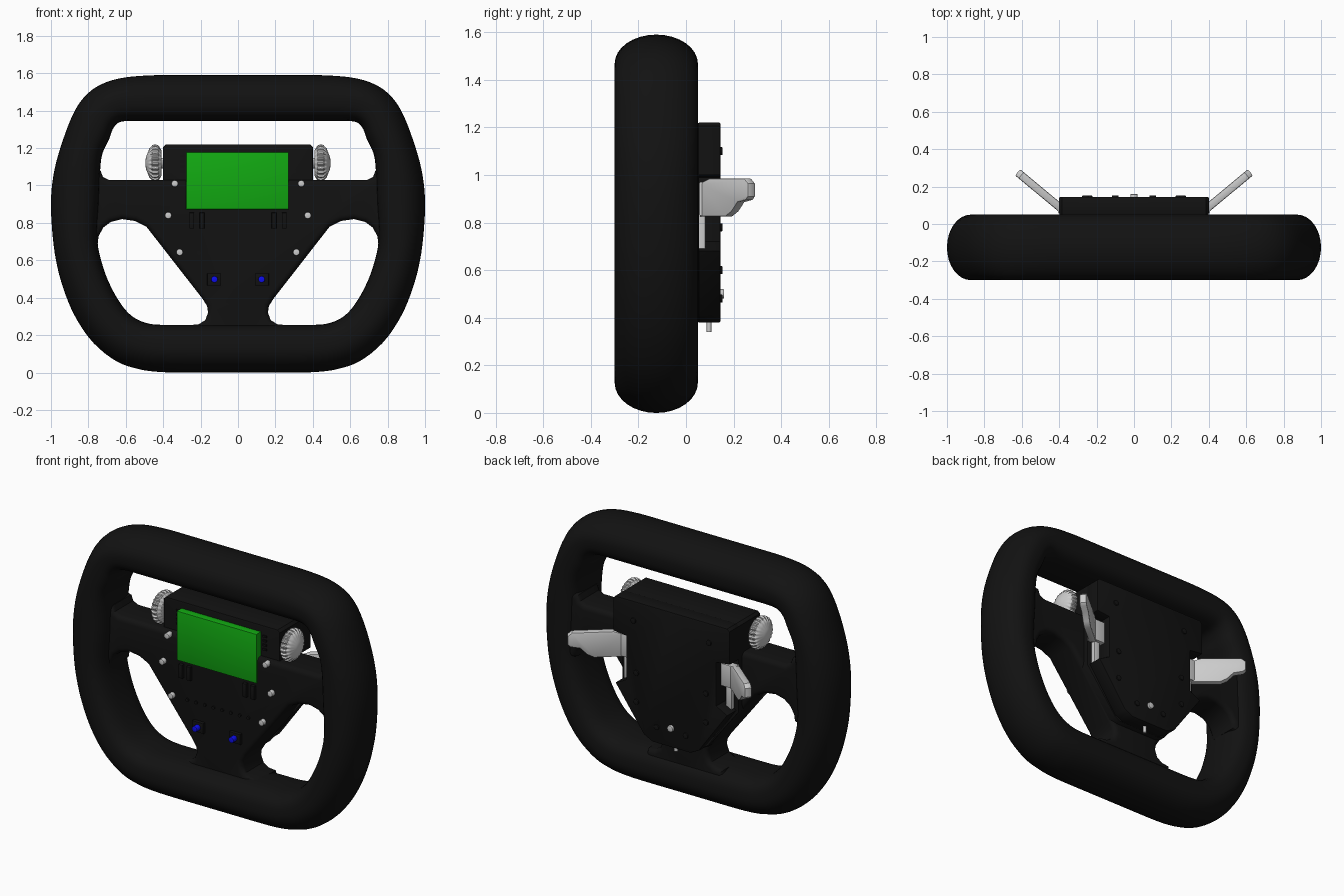
import bpy, bmesh
from math import sin, cos, pi, copysign
from mathutils import Vector

if "Cube" in bpy.data.objects:
    bpy.data.objects.remove(bpy.data.objects["Cube"])


def material(name, rgb):
    m = bpy.data.materials.new(name)
    m.diffuse_color = (*rgb, 1)
    m.use_nodes = True
    m.node_tree.nodes["Principled BSDF"].inputs["Base Color"].default_value = m.diffuse_color
    return m


BLACK = material("black", (0.006, 0.006, 0.006))
GREEN = material("green", (0.006, 0.4, 0.006))
BLUE = material("blue", (0.004, 0.004, 0.85))


def finish(bm, name, mat=None, mirror=False, angle=35):
    bmesh.ops.recalc_face_normals(bm, faces=bm.faces)
    me = bpy.data.meshes.new(name)
    bm.to_mesh(me)
    bm.free()
    ob = bpy.data.objects.new(name, me)
    bpy.context.collection.objects.link(ob)
    if mat:
        me.materials.append(mat)
    bpy.ops.object.select_all(action='DESELECT')
    ob.select_set(True)
    bpy.context.view_layer.objects.active = ob
    bpy.ops.object.shade_smooth_by_angle(angle=angle * pi / 180)
    if mirror:
        ob.modifiers.new("mirror", 'MIRROR')
    return ob


def loft(name, rings, closed=False, **kw):
    """Skin a list of closed rings of points."""
    bm = bmesh.new()
    vs = [[bm.verts.new(p) for p in r] for r in rings]
    n = len(vs[0])
    for i in range(len(vs) if closed else len(vs) - 1):
        a, b = vs[i], vs[(i + 1) % len(vs)]
        for j in range(n):
            k = (j + 1) % n
            bm.faces.new((a[j], a[k], b[k], b[j]))
    if not closed:
        bm.faces.new(vs[0])
        bm.faces.new(vs[-1])
    return finish(bm, name, **kw)


def prism(name, pts, push, bevel=0, segs=2, **kw):
    """Extrude a flat outline of 3D points along a vector, bevelling the cap edges."""
    bm = bmesh.new()
    push = Vector(push)
    a = [bm.verts.new(p) for p in pts]
    b = [bm.verts.new(Vector(p) + push) for p in pts]
    caps = [bm.faces.new(a), bm.faces.new(b)]
    for i in range(len(a)):
        j = (i + 1) % len(a)
        bm.faces.new((a[i], a[j], b[j], b[i]))
    bmesh.ops.recalc_face_normals(bm, faces=bm.faces)
    if bevel:
        edges = list({e for f in caps for e in f.edges})
        bmesh.ops.bevel(bm, geom=edges, offset=bevel, segments=segs, profile=0.5,
                        affect='EDGES', clamp_overlap=True)
    return finish(bm, name, **kw)


def symmetric(half):
    """Complete a right-half (x, z) outline, listed from top to bottom."""
    return half + [(-x, z) for x, z in reversed(half) if x > 0]


def plate(name, half, y0, y1, **kw):
    return prism(name, [(x, y0, z) for x, z in symmetric(half)], (0, y1 - y0, 0), **kw)


def box(name, x0, x1, y0, y1, z0, z1, **kw):
    return prism(name, [(x0, y0, z0), (x1, y0, z0), (x1, y0, z1), (x0, y0, z1)],
                 (0, y1 - y0, 0), **kw)


def pin(name, x, z, r, y0, y1, n=20, **kw):
    return prism(name, [(x + r * cos(2 * pi * i / n), y0, z + r * sin(2 * pi * i / n))
                        for i in range(n)], (0, y1 - y0, 0), **kw)


# Rim: paired outer and inner outlines, smoothed, swept with a rounded section
outer = [(0, 1.59), (.17, 1.59), (.33, 1.59), (.46, 1.589), (.60, 1.578), (.71, 1.55),
         (.80, 1.495), (.87, 1.405), (.93, 1.26), (.98, 1.09), (1.0, .92), (.99, .72),
         (.965, .56), (.92, .41), (.86, .28), (.77, .155), (.65, .06), (.53, .018),
         (.42, .003), (.29, 0), (.15, 0), (0, 0)]
inner = [(0, 1.345), (.18, 1.345), (.35, 1.345), (.49, 1.345), (.59, 1.345), (.64, 1.335),
         (.67, 1.30), (.69, 1.245), (.725, 1.17), (.737, 1.08), (.742, .92), (.752, .71),
         (.72, .56), (.67, .44), (.61, .345), (.55, .29), (.48, .262), (.41, .255),
         (.33, .255), (.23, .255), (.12, .255), (0, .255)]


def smooth_loop(half, steps=4):
    p = [Vector(q) for q in half + [(-x, z) for x, z in reversed(half[1:-1])]]
    out = []
    for i in range(len(p)):
        a, b, c, d = (p[(i + k) % len(p)] for k in (-1, 0, 1, 2))
        for s in range(steps):
            t = s / steps
            out.append(0.5 * (2 * b + (c - a) * t + (2 * a - 5 * b + 4 * c - d) * t * t
                              + (3 * b - a - 3 * c + d) * t ** 3))
    return out


section = []
for i in range(32):
    c, s = cos(2 * pi * i / 32), sin(2 * pi * i / 32)
    e = 1.0 if c > 0 else 0.68          # squarer towards the inside
    section.append((.5 + .5 * copysign(abs(c) ** e, c), copysign(abs(s) ** e, s)))
rings = []
for o, q in zip(smooth_loop(outer), smooth_loop(inner)):
    rings.append([(q.x + (o.x - q.x) * u, -.125 + .175 * v, q.y + (o.y - q.y) * u)
                  for u, v in section])
loft("rim", rings, closed=True, mat=BLACK)

# Spoke plate joining rim and hub
plate("spoke_plate", [(0, 1.03), (.69, 1.03), (.722, 1.045), (.735, 1.08), (.82, 1.10),
                      (.84, .66), (.75, .69), (.745, .73), (.72, .775), (.68, .805),
                      (.62, .82), (.55, .81), (.49, .78), (.19, .395), (.165, .355),
                      (.16, .32), (.175, .28), (.21, .258), (.26, .253), (.28, .16),
                      (0, .16)], -.195, .02, bevel=.03, segs=4, mat=BLACK)

# Electronics housing: front body and notched rear cover
plate("housing", [(0, 1.22), (.385, 1.22), (.4, 1.205), (.4, .67), (.19, .40),
                  (.15, .38), (0, .38)], -.16, .055, bevel=.006, mat=BLACK)
plate("rear_cover", [(0, 1.22), (.385, 1.22), (.4, 1.205), (.4, 1.0), (.31, .99),
                     (.31, .72), (.385, .68), (.19, .41), (.13, .38), (0, .38)],
      .05, .145, bevel=.006, mat=BLACK)

# Screen
box("screen", -.277, .27, -.205, -.15, .872, 1.178, bevel=.003, mat=GREEN)

# Vents beside the screen and switch blocks below it
for i in range(4):
    z = 1.07 + i * .027
    box("vent_rib", .285, .31, -.168, -.15, z, z + .012, mat=BLACK, mirror=True)
for x in (.18, .235):
    box("switch_block", x, x + .025, -.215, -.18, .77, .855, bevel=.003, mat=BLACK, mirror=True)

# Front bolts and blue buttons with their bases
for x, z in ((.338, 1.01), (.373, .84), (.312, .643)):
    pin("front_bolt", x, z, .018, -.222, -.18, bevel=.004, mirror=True)
box("button_base", .09, .165, -.215, -.18, .465, .53, bevel=.005, mat=BLACK, mirror=True)
pin("blue_button", .126, .498, .018, -.25, -.2, bevel=.004, mat=BLUE, mirror=True)
for x in (.03, .09, .15, .21):
    pin("indicator", x, .64, .01, -.203, -.18, n=12, mat=BLACK, mirror=True)

# Rear screws and small rear plug
for x, z in ((.26, 1.1), (.24, .78), (.24, .6), (.1, .48)):
    pin("rear_screw", x, z, .017, .13, .153, bevel=.003, mat=BLACK, mirror=True)
pin("rear_plug", 0, .50, .02, .13, .16, bevel=.004)
prism("cable_connector", [(.012 * cos(pi * i / 8), .097 + .01 * sin(pi * i / 8), .34)
                          for i in range(16)], (0, 0, .06))

# Ribbed thumb knobs on short shafts
rings = []
for x, r, rib in ((.38, .028, 0), (.408, .028, 0), (.41, .07, 0), (.425, .094, .08),
                  (.44, .1, .09), (.457, .097, .09), (.474, .078, .08), (.48, .062, 0),
                  (.491, .035, 0), (.495, .015, 0)):
    ring = []
    for i in range(88):
        a = 2 * pi * i / 88
        k = r * (1 - rib * (i % 4 > 1))
        ring.append((x, -.1 + k * cos(a), 1.12 + k * sin(a)))
    rings.append(ring)
loft("thumb_knob", rings, mirror=True)

# Shift paddles angled outwards behind the spokes
outline = [(-.02, .825), (.15, .825), (.19, .845), (.23, .885), (.285, .895), (.30, .91),
           (.30, .965), (.275, .985), (.04, .985), (-.02, .965)]
prism("shift_paddle", [(.405 + .77 * t, .068 + .64 * t, z) for t, z in outline],
      (-.027, .033, 0), bevel=.008, segs=2, mirror=True)
box("paddle_mount", .30, .405, .055, .10, .83, .97, bevel=.005, mirror=True)
box("paddle_arm", .33, .37, .05, .082, .69, .85, bevel=.004, mirror=True)
